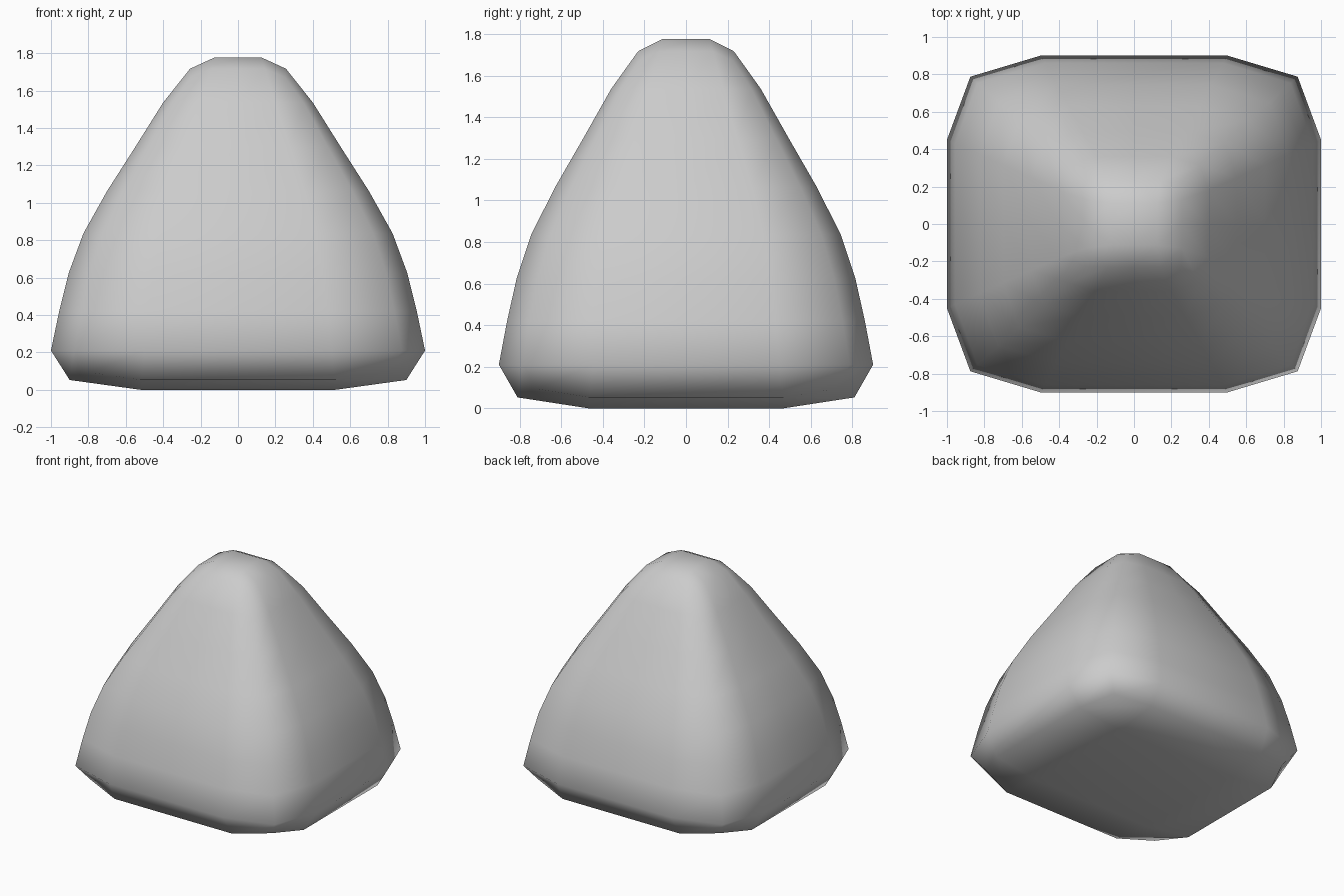
import bpy, bmesh

if "Cube" in bpy.data.objects:
    bpy.data.objects.remove(bpy.data.objects["Cube"])

# Control cage: half width in x and height of each square ring
PROFILE = [(1.04, 0.0), (0.96, 0.42), (0.85, 0.83), (0.55, 1.295), (0.25, 1.777)]
DEPTH = 0.9
# Square with a centre cut on every side (starts on a corner)
SQUARE = [(1, -1), (1, 0), (1, 1), (0, 1), (-1, 1), (-1, 0), (-1, -1), (0, -1)]

bm = bmesh.new()
rings = [[bm.verts.new((s * x, s * y * DEPTH, z)) for x, y in SQUARE] for s, z in PROFILE]

# Tapering side walls
for low, high in zip(rings, rings[1:]):
    for i in range(8):
        j = (i + 1) % 8
        bm.faces.new((low[i], low[j], high[j], high[i]))

# Base and top, each four quads around a centre point
for ring, z in ((rings[0], PROFILE[0][1]), (rings[-1], PROFILE[-1][1])):
    centre = bm.verts.new((0, 0, z))
    for i in range(0, 8, 2):
        bm.faces.new((ring[i - 1], ring[i], ring[i + 1], centre))

bmesh.ops.recalc_face_normals(bm, faces=bm.faces[:])
for f in bm.faces:
    f.smooth = True

mesh = bpy.data.meshes.new("rounded_pyramid")
bm.to_mesh(mesh)
bm.free()
body = bpy.data.objects.new("rounded_pyramid", mesh)
bpy.context.collection.objects.link(body)

# One level of subdivision rounds the cage
sub = body.modifiers.new("round", 'SUBSURF')
sub.levels = sub.render_levels = 1
sub.use_limit_surface = False
